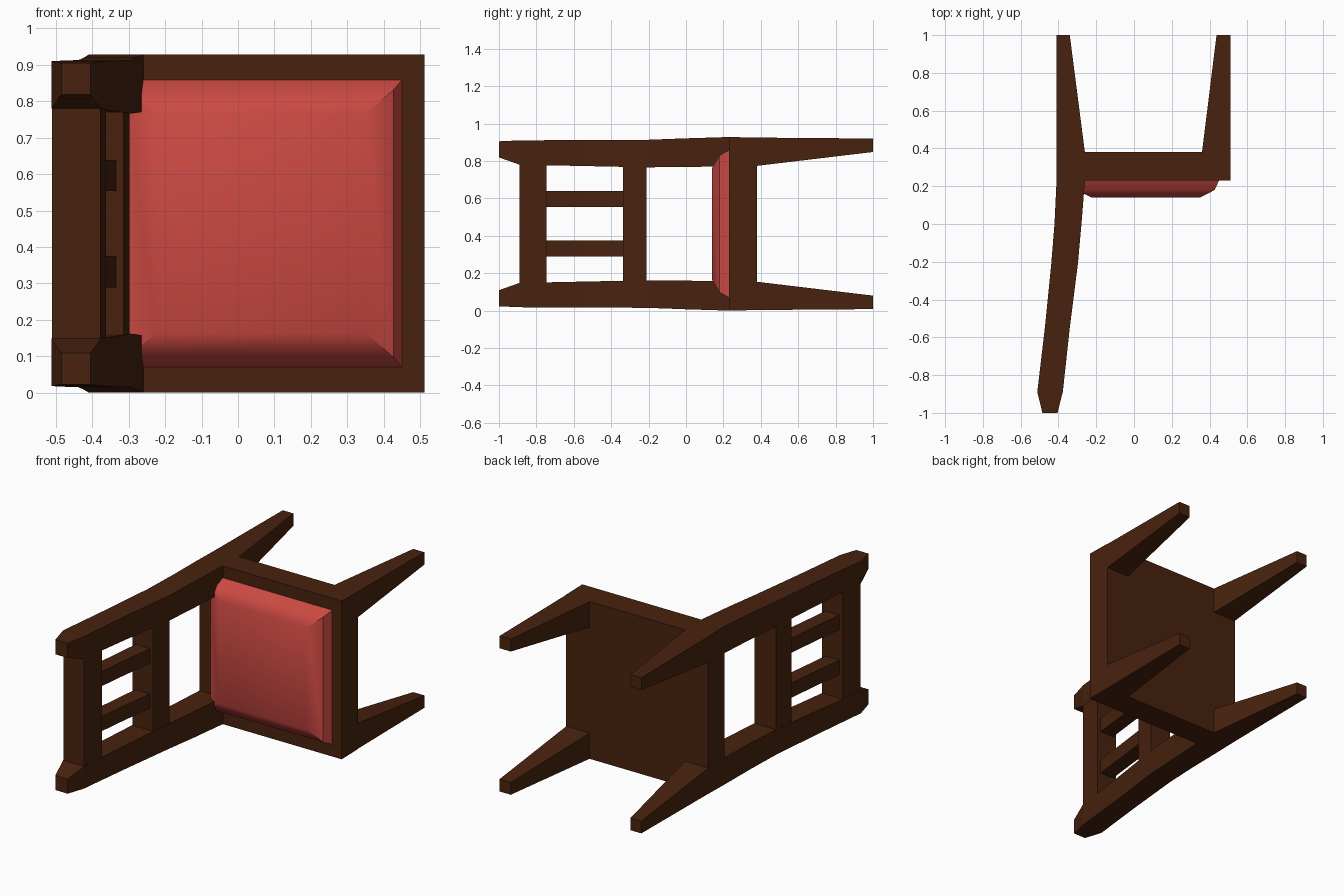
import bpy, bmesh

if "Cube" in bpy.data.objects:
    bpy.data.objects.remove(bpy.data.objects["Cube"])

ZC = 0.464  # mid plane across the chair (it lies on its side)


def material(name, rgb):
    m = bpy.data.materials.new(name)
    m.diffuse_color = (*rgb, 1)
    m.use_nodes = True
    m.node_tree.nodes["Principled BSDF"].inputs["Base Color"].default_value = m.diffuse_color
    return m


WOOD = material("dark brown wood", (0.065, 0.016, 0.0045))
RED = material("red fabric", (0.60, 0.066, 0.055))


def loft(name, sections, mat):
    """Skin rectangular sections (y, x0, x1, z0, z1) along y; z is relative to ZC."""
    bm = bmesh.new()
    rings = []
    for y, x0, x1, z0, z1 in sections:
        rings.append([bm.verts.new((x, y, ZC + z)) for x, z in
                      ((x0, z0), (x1, z0), (x1, z1), (x0, z1))])
    for a, b in zip(rings, rings[1:]):
        for i in range(4):
            j = (i + 1) % 4
            bm.faces.new((a[i], a[j], b[j], b[i]))
    bm.faces.new(rings[0])
    bm.faces.new(rings[-1])
    bmesh.ops.recalc_face_normals(bm, faces=bm.faces)
    me = bpy.data.meshes.new(name)
    bm.to_mesh(me)
    bm.free()
    me.materials.append(mat)
    ob = bpy.data.objects.new(name, me)
    bpy.context.collection.objects.link(ob)
    return ob


def pair(name, sections, mat):
    """The same part on both sides of the mid plane."""
    loft(name + "_left", sections, mat)
    loft(name + "_right", [(y, a, b, -d, -c) for y, a, b, c, d in sections], mat)


# curved back post from seat to tip: (y, back x, front x, inner z, outer z)
POST = [(0.23, -0.41, -0.26, 0.307, 0.464),
        (0.0, -0.421, -0.278, 0.304, 0.457),
        (-0.21, -0.438, -0.297, 0.302, 0.449),
        (-0.55, -0.472, -0.340, 0.309, 0.448),
        (-0.89, -0.512, -0.377, 0.316, 0.446),
        (-1.0, -0.485, -0.405, 0.355, 0.441)]


def post_x(y):
    for a, b in zip(POST, POST[1:]):
        if a[0] >= y >= b[0]:
            t = (y - a[0]) / (b[0] - a[0])
            return a[1] + t * (b[1] - a[1]), a[2] + t * (b[2] - a[2])


def back_bar(name, ys, z0, z1, inset):
    """Bar following the lean of the posts."""
    rows = []
    for y in ys:
        x0, x1 = post_x(y)
        rows.append((y, x0 + inset, x1 - inset, z0, z1))
    loft(name, rows, WOOD)


pair("back_post", POST, WOOD)

# tapered legs
pair("back_leg", [(0.38, -0.41, -0.26, 0.31, 0.461), (1.0, -0.41, -0.34, 0.384, 0.456)], WOOD)
pair("front_leg", [(0.38, 0.36, 0.51, 0.31, 0.461), (1.0, 0.437, 0.51, 0.384, 0.456)], WOOD)

# seat frame
loft("seat_frame", [(0.23, -0.41, 0.512, -0.464, 0.464),
                    (0.38, -0.41, 0.512, -0.461, 0.461)], WOOD)

# backrest rails and slats
back_bar("top_rail", (-0.745, -0.889), -0.32, 0.32, 0.001)
back_bar("lower_rail", (-0.21, -0.337), -0.31, 0.31, 0.001)
for i, z in enumerate((-0.132, 0.132)):
    back_bar(f"back_slat_{i + 1}", (-0.33, -0.55, -0.75), z - 0.043, z + 0.043, 0.022)

# padded cushion
cushion = loft("seat_cushion", [(0.235, -0.33, 0.452, -0.397, 0.397),
                                (0.18, -0.305, 0.427, -0.367, 0.367),
                                (0.140, -0.225, 0.35, -0.30, 0.30)], RED)
bpy.context.view_layer.objects.active = cushion
cushion.select_set(True)
bpy.ops.object.shade_smooth_by_angle(angle=0.6)
